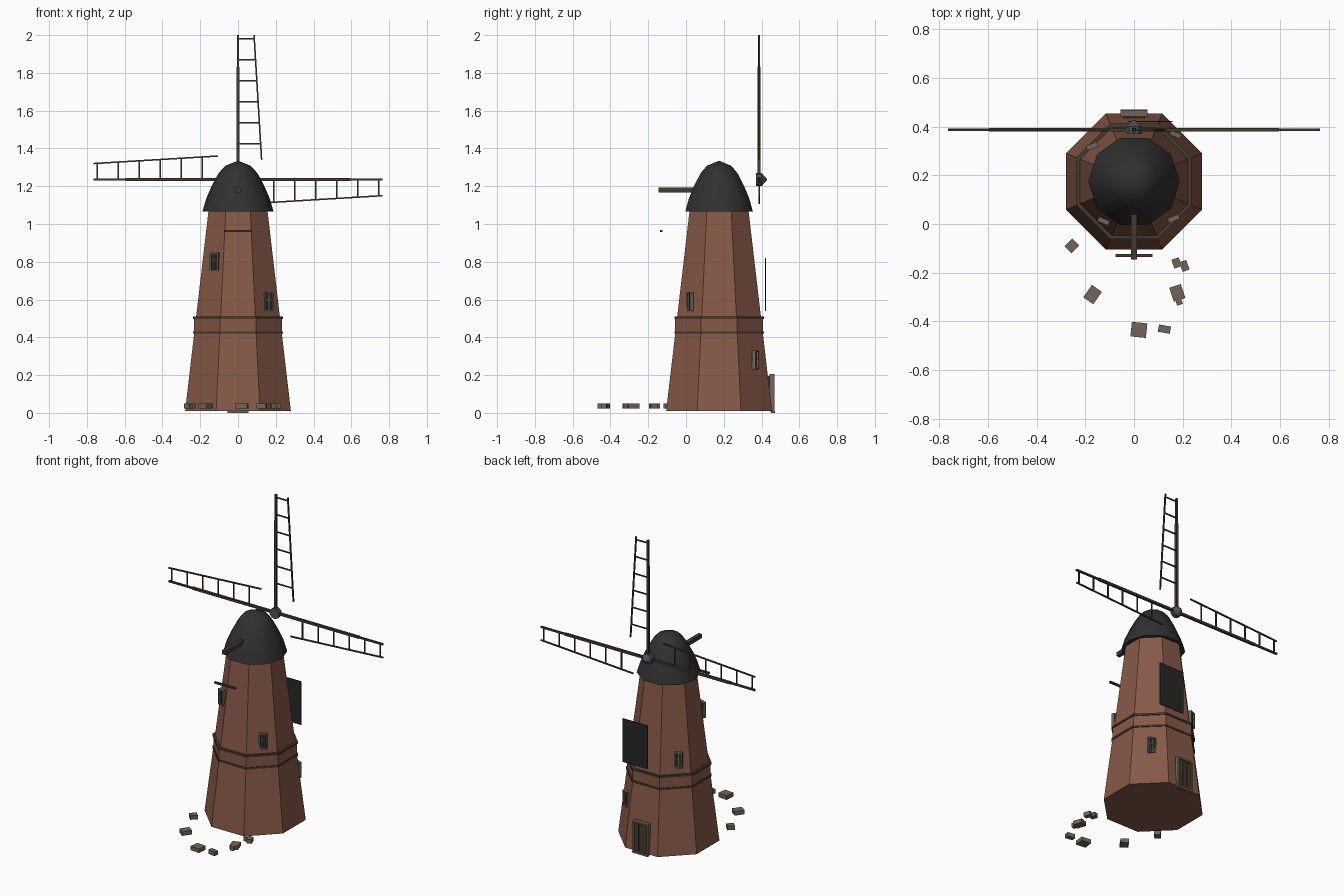
import bpy, bmesh, math
from math import radians, pi
from mathutils import Matrix, Vector

if "Cube" in bpy.data.objects:
    bpy.data.objects.remove(bpy.data.objects["Cube"], do_unlink=True)

AXIS_Y = 0.175
HUB = Vector((0, 0.387, 1.235))


def material(name, color):
    mat = bpy.data.materials.new(name)
    mat.use_nodes = True
    mat.diffuse_color = (*color, 1)
    shader = mat.node_tree.nodes["Principled BSDF"]
    shader.inputs["Base Color"].default_value = (*color, 1)
    shader.inputs["Roughness"].default_value = 0.9
    return mat


BRICK = material("brick", (0.24, 0.10, 0.065))
ROOF = material("roof", (0.03, 0.03, 0.03))
WOOD = material("wood", (0.06, 0.042, 0.026))
STONE = material("stone", (0.16, 0.13, 0.10))
IRON = material("iron", (0.07, 0.08, 0.09))
DARK = material("dark", (0.02, 0.02, 0.02))


def finish(bm, name, mat, matrix=None):
    if matrix:
        bm.transform(matrix)
    bmesh.ops.recalc_face_normals(bm, faces=bm.faces)
    mesh = bpy.data.meshes.new(name)
    bm.to_mesh(mesh)
    bm.free()
    mesh.materials.append(mat)
    obj = bpy.data.objects.new(name, mesh)
    bpy.context.collection.objects.link(obj)
    return obj


def add_box(bm, loc, size, turn=0.0):
    m = Matrix.Translation(loc) @ Matrix.Rotation(turn, 4, 'Z') @ Matrix.Diagonal((*size, 1))
    bmesh.ops.create_cube(bm, size=1, matrix=m)


def add_bar(bm, a, b, width):
    a, b = Vector(a), Vector(b)
    d = b - a
    m = Matrix.Translation((a + b) / 2) @ d.to_track_quat('Z', 'Y').to_matrix().to_4x4()
    bmesh.ops.create_cube(bm, size=1, matrix=m @ Matrix.Diagonal((width, width, d.length, 1)))


def box(name, mat, loc, size, turn=0.0):
    bm = bmesh.new()
    add_box(bm, loc, size, turn)
    return finish(bm, name, mat)


def lathe(name, mat, profile, sides, start=0.0):
    """Stack polygon rings (radius, z) around the tower axis; zero radius closes to a tip."""
    bm = bmesh.new()
    rings = []
    for r, z in profile:
        count = sides if r else 1
        rings.append([bm.verts.new((r * math.cos(start + 2 * pi * i / sides),
                                    AXIS_Y + r * math.sin(start + 2 * pi * i / sides), z))
                      for i in range(count)])
    for low, high in zip(rings, rings[1:]):
        for i in range(sides):
            j = (i + 1) % sides
            top = [high[j], high[i]] if len(high) > 1 else [high[0]]
            bm.faces.new([low[i], low[j]] + top)
    for ring in (rings[0], rings[-1]):
        if len(ring) > 1:
            bm.faces.new(ring)
    return finish(bm, name, mat)


def octagon(name, mat, profile):
    k = 1 / math.cos(pi / 8)
    return lathe(name, mat, [(a * k, z) for a, z in profile], 8, pi / 8)


# Tapered tower and the band around it
octagon("tower", BRICK, [(0.28, 0.01), (0.155, 1.08)])
octagon("band_panel", BRICK, [(0.232, 0.42), (0.232, 0.505)])
for label, z in (("lower", 0.425), ("upper", 0.503)):
    octagon(label + "_band_rail", WOOD, [(0.237, z - 0.006), (0.237, z + 0.006)])

# Domed cap
cap = lathe("cap", ROOF, [(0.188, 1.066), (0.168, 1.135), (0.14, 1.20), (0.102, 1.27),
                          (0.068, 1.308), (0, 1.335)], 10)
bpy.ops.object.select_all(action='DESELECT')
cap.select_set(True)
bpy.context.view_layer.objects.active = cap
bpy.ops.object.shade_smooth_by_angle(angle=radians(50))

# Hoist beam and loose crossbar at the front
box("hoist_beam", WOOD, (0, -0.045, 1.18), (0.024, 0.2, 0.026))
box("crossbar", WOOD, (0, -0.13, 0.963), (0.15, 0.013, 0.011))

# Hub with a pointed nose facing the back
bm = bmesh.new()
back = Matrix.Rotation(-pi / 2, 4, 'X')
for r1, r2, depth, y in ((0.034, 0.034, 0.03, 0.385), (0.034, 0.004, 0.028, 0.414)):
    bmesh.ops.create_cone(bm, cap_ends=True, segments=10, radius1=r1, radius2=r2, depth=depth,
                          matrix=Matrix.Translation((0, y, HUB.z)) @ back)
finish(bm, "hub", IRON)

# Three lattice sails; the lowest arm is missing
TIP, ROOT = (0.085, 0, 0.765), (0.125, 0, 0.105)
for name, angle in (("upper_sail", 0), ("left_sail", 90), ("right_sail", -90)):
    bm = bmesh.new()
    add_bar(bm, (0, 0, 0), (0, 0, 0.765), 0.011)
    add_bar(bm, (0, 0, 0), (0, 0, 0.595), 0.015)
    add_bar(bm, TIP, ROOT, 0.008)
    for i in range(6):
        z = 0.19 + 0.111 * i
        t = (TIP[2] - z) / (TIP[2] - ROOT[2])
        add_bar(bm, (0, 0, z), (TIP[0] + t * (ROOT[0] - TIP[0]), 0, z), 0.007)
    finish(bm, name, WOOD, Matrix.Translation(HUB) @ Matrix.Rotation(radians(angle), 4, 'Y'))

# Dark loose board behind the tower
box("back_board", DARK, (0.068, 0.421, 0.68), (0.18, 0.005, 0.28))

# Framed windows
WINDOWS = (("front_right", (-0.125, 0.012, 0.80), -22), ("front_left", (0.163, 0.022, 0.59), 22),
           ("back_left", (0.17, 0.368, 0.28), 158), ("back_right", (-0.172, 0.32, 0.60), -158))
for side, loc, turn in WINDOWS:
    place = Matrix.Translation(loc) @ Matrix.Rotation(radians(turn), 4, 'Z')
    bm = bmesh.new()
    for s in (-1, 1):
        add_box(bm, (s * 0.02, 0, 0), (0.008, 0.02, 0.1))
        add_box(bm, (0, 0, s * 0.046), (0.048, 0.02, 0.008))
    add_box(bm, (0, 0, 0), (0.004, 0.008, 0.09))
    add_box(bm, (0, 0, 0.008), (0.036, 0.008, 0.004))
    finish(bm, side + "_window_frame", STONE, place)
    bm = bmesh.new()
    add_box(bm, (0, 0.004, 0), (0.036, 0.006, 0.09))
    finish(bm, side + "_window_glass", DARK, place)

# Back door with frame, planks and sill
bm = bmesh.new()
for s in (-1, 1):
    add_box(bm, (s * 0.05, 0.455, 0.105), (0.01, 0.026, 0.195))
add_box(bm, (0, 0.455, 0.2), (0.11, 0.026, 0.01))
add_box(bm, (0, 0.46, 0.006), (0.11, 0.022, 0.012))
finish(bm, "door_frame", STONE)
bm = bmesh.new()
for i in (-1, 0, 1):
    add_box(bm, (i * 0.031, 0.448, 0.104), (0.029, 0.026, 0.185))
finish(bm, "door_planks", WOOD)

# Loose stones scattered in front
STONES = ((-0.255, -0.09, 0.045, 0.04, 45), (-0.17, -0.29, 0.05, 0.062, -35),
          (0.02, -0.435, 0.064, 0.06, -6), (0.125, -0.432, 0.05, 0.03, -10),
          (0.178, -0.283, 0.05, 0.06, 18), (0.185, -0.32, 0.025, 0.025, 18),
          (0.175, -0.16, 0.032, 0.038, 20), (0.207, -0.172, 0.03, 0.042, 20))
for i, (x, y, w, d, turn) in enumerate(STONES):
    box(f"stone_{i + 1}", STONE, (x, y, 0.036), (w, d, 0.026), radians(turn))
